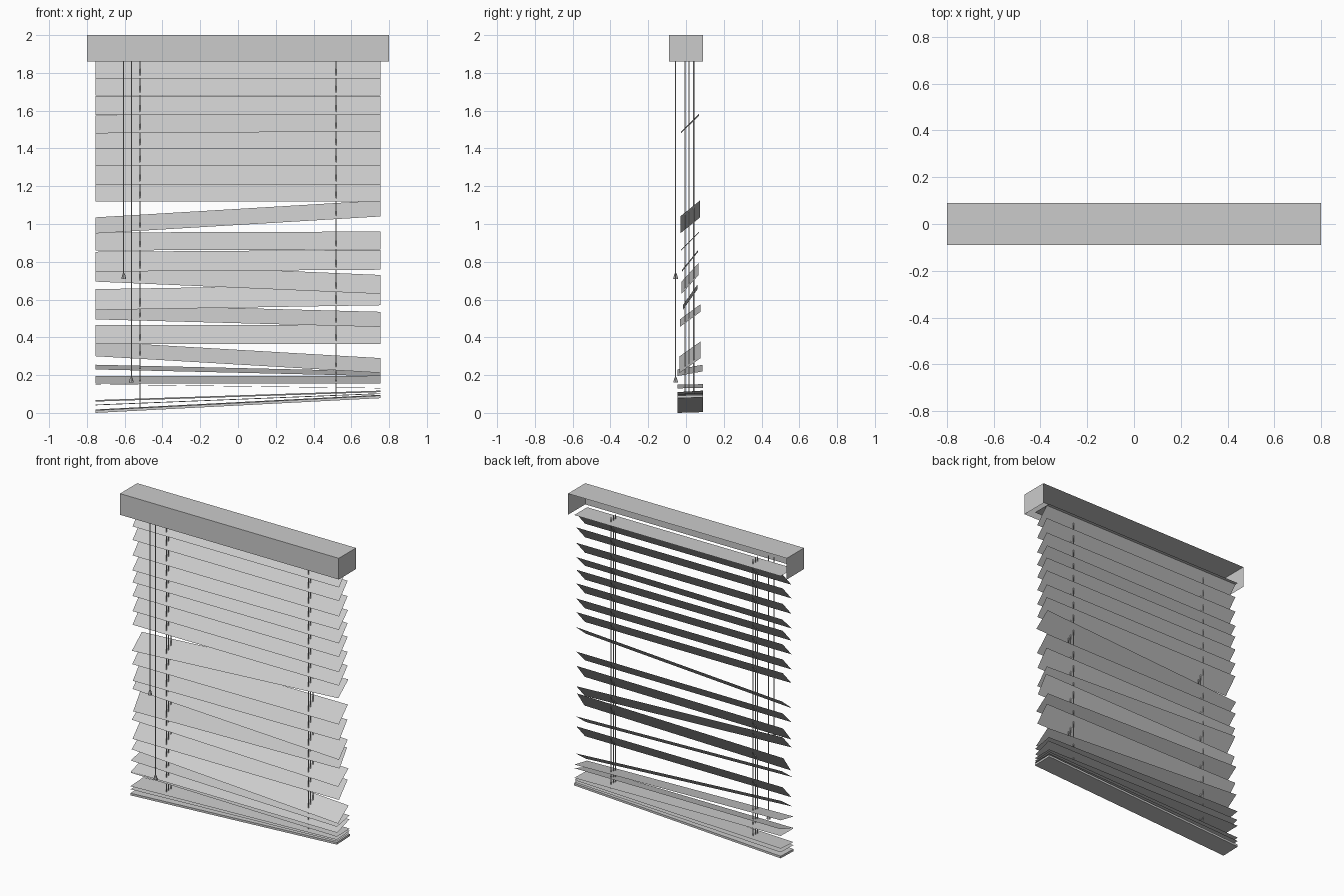
import bpy, bmesh, math

cube = bpy.data.objects.get("Cube")
if cube:
    bpy.data.objects.remove(cube)

mat = bpy.data.materials.new("light grey")
mat.use_nodes = True
colour = (0.6, 0.6, 0.6, 1)
mat.diffuse_color = colour
mat.node_tree.nodes["Principled BSDF"].inputs["Base Color"].default_value = colour

HALF = 0.755      # half length of a slat
WIDTH = 0.135     # slat width
MID_Y = 0.022     # slat centre line


def finish(name, bm):
    mesh = bpy.data.meshes.new(name)
    bm.to_mesh(mesh)
    bm.free()
    mesh.materials.append(mat)
    obj = bpy.data.objects.new(name, mesh)
    bpy.context.collection.objects.link(obj)
    return obj


def slat(name, left, right, rise, thick=0):
    """Sheet with its front edge at the given end heights, rising to the back."""
    bm = bmesh.new()
    dy = math.sqrt(WIDTH ** 2 - rise ** 2) / 2
    verts = [bm.verts.new(p) for p in (
        (-HALF, MID_Y - dy, left), (HALF, MID_Y - dy, right),
        (HALF, MID_Y + dy, right + rise), (-HALF, MID_Y + dy, left + rise))]
    face = bm.faces.new(verts)
    if thick:
        ext = bmesh.ops.extrude_face_region(bm, geom=[face], use_keep_orig=True)
        for v in ext["geom"]:
            if isinstance(v, bmesh.types.BMVert):
                v.co.z += thick
        bmesh.ops.recalc_face_normals(bm, faces=bm.faces)
    return finish(name, bm)


def tube(name, x, y, low, high, r_low, r_high, sides):
    bm = bmesh.new()
    bmesh.ops.create_cone(bm, cap_ends=True, segments=sides, radius1=r_low,
                          radius2=r_high, depth=high - low)
    bmesh.ops.translate(bm, verts=bm.verts, vec=(x, y, (low + high) / 2))
    return finish(name, bm)


# Headrail: a valance open at the back and the bottom
bm = bmesh.new()
bmesh.ops.create_cube(bm, size=1)
bm.normal_update()
open_sides = [f for f in bm.faces if f.normal.y > 0.5 or f.normal.z < -0.5]
bmesh.ops.delete(bm, geom=open_sides, context='FACES')
bmesh.ops.scale(bm, verts=bm.verts, vec=(1.6, 0.18, 0.14))
bmesh.ops.translate(bm, verts=bm.verts, vec=(0, 0, 1.93))
finish("headrail", bm)

# Slats: front edge height at each end, then rise towards the back
slats = [(1.87, 1.87, 0.0)]
slats += [(z, z, 0.1) for z in (1.77, 1.68, 1.578)]
slats += [(1.48, 1.49, 0.095)]
slats += [(z, z, 0.1) for z in (1.4, 1.31, 1.21, 1.12)]
slats += [
    (0.95, 1.04, 0.085), (0.86, 0.865, 0.095), (0.748, 0.758, 0.105),
    (0.695, 0.63, 0.1), (0.545, 0.57, 0.11), (0.495, 0.455, 0.08),
    (0.365, 0.365, 0.1), (0.3, 0.212, 0.078), (0.23, 0.195, 0.025),
    (0.155, 0.155, 0.04), (0.15, 0.13, 0.002), (0.06, 0.11, 0.008),
    (0.04, 0.1, 0.004),
]
for i, (left, right, rise) in enumerate(slats):
    slat(f"slat_{i + 1}", left, right, rise)

# Bottom rail
slat("bottom_rail", 0.0, 0.078, 0.004, 0.014)

# Ladder cords through the slats
for side, x, low in (("right", -0.52, 0.025), ("left", 0.52, 0.08)):
    for part, y in (("front", -0.006), ("middle", 0.016), ("back", 0.041)):
        tube(f"{side}_{part}_cord", x, y, low, 1.9, 0.003, 0.003, 6)

# Pull cords with tassels
for name, x, low in (("short", -0.605, 0.71), ("long", -0.565, 0.16)):
    tube(f"{name}_pull_cord", x, -0.055, low + 0.02, 1.9, 0.003, 0.003, 6)
    tube(f"{name}_tassel", x, -0.055, low, low + 0.028, 0.013, 0.006, 8)
